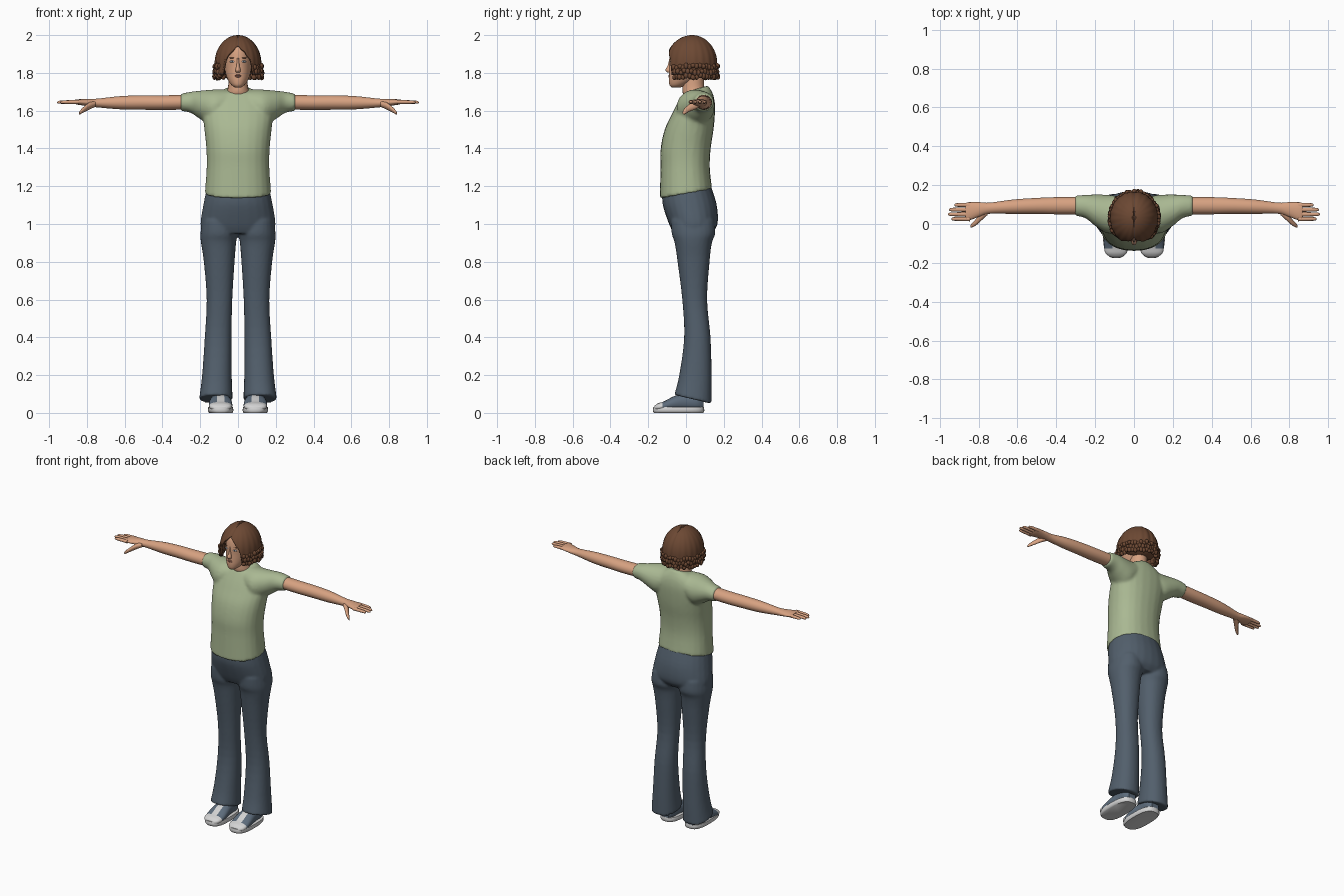
import bpy, bmesh, math, random
from mathutils import Matrix, Vector

random.seed(4)
cube = bpy.data.objects.get("Cube")
if cube:
    bpy.data.objects.remove(cube)


def material(name, r, g, b):
    m = bpy.data.materials.new(name)
    m.use_nodes = True
    m.diffuse_color = (r, g, b, 1)
    m.node_tree.nodes["Principled BSDF"].inputs["Base Color"].default_value = (r, g, b, 1)
    return m


SKIN = material("skin", .68, .36, .22)
HAIR = material("brown hair", .15, .065, .033)
SHIRT = material("sage green shirt", .40, .48, .29)
DENIM = material("slate blue trousers", .085, .115, .15)
CANVAS = material("shoe canvas blue", .11, .15, .20)
WHITE = material("shoe white", .66, .66, .66)
LIPS = material("lips", .42, .17, .12)
EYE = material("eye white", .60, .62, .66)
IRIS = material("iris grey", .10, .13, .17)


def spline(p, q, r, s, t):
    return q + .5 * t * (r - p + t * (2 * p - 5 * q + 4 * r - s + t * (3 * (q - r) + s - p)))


def loft(bm, axis, rings, side=1, power=1, n=24, steps=4):
    """Rings are (position, low a, high a, low b, high b, tilt) along one axis."""
    rings = [tuple(r) + (0,) * (6 - len(r)) for r in rings]
    full = []
    for i in range(len(rings) - 1):
        four = [rings[max(0, min(len(rings) - 1, i + k))] for k in (-1, 0, 1, 2)]
        for j in range(steps):
            full.append([spline(*v, j / steps) for v in zip(*four)])
    full.append(rings[-1])
    loops = []
    for pos, a0, a1, b0, b1, tilt in full:
        loop = []
        for k in range(n):
            c, s = math.cos(math.tau * k / n), math.sin(math.tau * k / n)
            a = (a0 + a1) / 2 + (a1 - a0) / 2 * math.copysign(abs(c) ** power, c)
            b = (b0 + b1) / 2 + (b1 - b0) / 2 * math.copysign(abs(s) ** power, s)
            p = pos + tilt * s
            co = {"X": (p, a, b), "Y": (a, p, b), "Z": (a, b, p)}[axis]
            loop.append(bm.verts.new((co[0] * side, co[1], co[2])))
        loops.append(loop)
    for lo, hi in zip(loops, loops[1:]):
        for k in range(n):
            bm.faces.new((lo[k], lo[(k + 1) % n], hi[(k + 1) % n], hi[k]))
    bm.faces.new(loops[0])
    bm.faces.new(loops[-1])


def ball(bm, centre, size, sub=2, spin=0):
    m = Matrix.Translation(centre) @ Matrix.Rotation(spin, 4, "Z") @ Matrix.Diagonal((*size, 1))
    bmesh.ops.create_icosphere(bm, subdivisions=sub, radius=1, matrix=m)


def finish(bm, name, *mats, rule=None, fuse=0, thick=0):
    bmesh.ops.recalc_face_normals(bm, faces=bm.faces)
    if rule:
        for f in bm.faces:
            f.material_index = rule(f.calc_center_median(), f.normal)
    me = bpy.data.meshes.new(name)
    bm.to_mesh(me)
    bm.free()
    ob = bpy.data.objects.new(name, me)
    bpy.context.collection.objects.link(ob)
    for m in mats:
        me.materials.append(m)
    bpy.ops.object.select_all(action="DESELECT")
    ob.select_set(True)
    bpy.context.view_layer.objects.active = ob
    bpy.ops.object.shade_smooth_by_angle(angle=math.radians(50))
    if fuse:
        mod = ob.modifiers.new("fuse", "REMESH")
        mod.mode, mod.voxel_size, mod.use_smooth_shade = "VOXEL", fuse, True
        mod = ob.modifiers.new("soften", "SMOOTH")
        mod.factor, mod.iterations = .5, 5
    if thick:
        mod = ob.modifiers.new("thickness", "SOLIDIFY")
        mod.thickness, mod.offset = thick, -1
    return ob


# Shirt: torso and short sleeves fused into one surface
bm = bmesh.new()
loft(bm, "Z", [(1.16, -.176, .176, -.139, .138, .025), (1.3, -.166, .166, -.135, .126),
               (1.4, -.168, .168, -.134, .131), (1.5, -.178, .178, -.113, .146),
               (1.58, -.186, .186, -.076, .153), (1.64, -.175, .175, -.045, .153),
               (1.69, -.12, .12, -.014, .142), (1.715, -.065, .065, -.005, .118, .018)], power=.88)
for side in (1, -1):
    loft(bm, "X", [(.06, -.03, .14, 1.58, 1.712), (.13, -.05, .15, 1.52, 1.712),
                   (.2, -.01, .152, 1.555, 1.706), (.25, .03, .15, 1.588, 1.7),
                   (.305, .042, .146, 1.598, 1.69)], side)
finish(bm, "shirt", SHIRT, fuse=.009)

# Trousers: hips and two flared legs fused together
bm = bmesh.new()
loft(bm, "Z", [(1.185, -.166, .166, -.126, .131, .02), (1.1, -.184, .184, -.123, .163),
               (1.0, -.199, .199, -.09, .167), (.95, -.185, .185, -.065, .135)], power=.92)
for side in (1, -1):
    loft(bm, "Z", [(1.02, .02, .19, -.08, .15), (.95, .004, .199, -.076, .155),
                   (.9, .01, .196, -.06, .137), (.8, .018, .181, -.045, .125),
                   (.6, .03, .166, -.02, .112), (.4, .034, .176, -.01, .13),
                   (.2, .033, .19, -.036, .136), (.072, .028, .206, -.062, .136, -.024)],
         side, power=.92)
finish(bm, "trousers", DENIM, fuse=.008)

for side, word in ((1, "left"), (-1, "right")):
    # Arm and hand with four fingers and a thumb
    bm = bmesh.new()
    loft(bm, "X", [(.26, .05, .138, 1.606, 1.684), (.4, .05, .138, 1.604, 1.681),
                   (.5, .052, .134, 1.605, 1.681), (.62, .052, .126, 1.607, 1.677),
                   (.74, .053, .11, 1.617, 1.664), (.79, .04, .112, 1.623, 1.662),
                   (.85, .018, .112, 1.632, 1.66), (.866, .022, .108, 1.637, 1.657)], side)
    for y, tip in ((.026, .94), (.05, .957), (.074, .952), (.098, .925)):
        z = 1.646
        loft(bm, "X", [(.845, y - .012, y + .012, z - .011, z + .011),
                       (tip - .03, y - .01, y + .01, z - .01, z + .009),
                       (tip - .008, y - .008, y + .008, z - .009, z + .006),
                       (tip, y - .003, y + .003, z - .005, z + .001)], side, n=10)
    loft(bm, "X", [(.755, .045, .09, 1.62, 1.65), (.785, .018, .066, 1.607, 1.645),
                   (.815, -.008, .024, 1.592, 1.622), (.835, -.018, .002, 1.581, 1.602),
                   (.842, -.016, -.008, 1.58, 1.59)], side, n=12)
    finish(bm, word + "_arm", SKIN)

    # Shoe: flat sole, canvas upper with pale toe cap and laces
    bm = bmesh.new()
    loft(bm, "Z", [(0, .03, .152, -.17, .092), (.012, .024, .16, -.176, .097),
                   (.03, .027, .158, -.173, .095)], side, power=.72, n=32, steps=2)
    finish(bm, word + "_sole", WHITE)
    bm = bmesh.new()
    loft(bm, "Y", [(-.168, .06, .125, .015, .036), (-.15, .038, .147, .012, .05),
                   (-.115, .03, .154, .012, .062), (-.06, .032, .152, .012, .09),
                   (.0, .042, .144, .012, .105), (.06, .045, .14, .012, .105),
                   (.093, .065, .12, .015, .09)], side, power=.85)
    finish(bm, word + "_shoe_upper", CANVAS, WHITE, rule=lambda c, n: int(
        c.y < -.122 or (c.y < -.03 and abs(abs(c.x) - .092) < .022 and n.z > .4)))

# Head and neck
bm = bmesh.new()
loft(bm, "Z", [(1.722, -.015, .015, -.075, -.03), (1.735, -.034, .034, -.087, 0),
               (1.76, -.052, .052, -.091, .05), (1.79, -.064, .064, -.09, .09),
               (1.83, -.071, .071, -.088, .12), (1.87, -.074, .074, -.087, .13),
               (1.92, -.073, .073, -.078, .125), (1.95, -.058, .058, -.055, .1),
               (1.975, -.02, .02, -.01, .05)], n=32)
loft(bm, "Z", [(1.65, -.075, .075, .01, .12), (1.69, -.062, .062, -.016, .112),
               (1.73, -.052, .052, -.018, .095), (1.8, -.05, .05, -.01, .1)])
finish(bm, "head_and_neck", SKIN)

# Face details
bm = bmesh.new()
loft(bm, "Z", [(1.878, -.006, .006, -.088, -.07), (1.84, -.008, .008, -.097, -.07),
               (1.815, -.014, .014, -.109, -.07), (1.802, -.011, .011, -.098, -.07)], n=14)
finish(bm, "nose", SKIN)
bm = bmesh.new()
ball(bm, (0, -.0885, 1.787), (.02, .005, .004))
ball(bm, (0, -.0885, 1.780), (.016, .005, .004))
finish(bm, "lips", LIPS)
for side, word in ((1, "left"), (-1, "right")):
    for part, mat, y, z, size in (("eye", EYE, -.077, 1.86, (.014, .005, .006)),
                                  ("iris", IRIS, -.0805, 1.86, (.005, .003, .005)),
                                  ("eyebrow", HAIR, -.075, 1.879, (.017, .005, .0025))):
        bm = bmesh.new()
        ball(bm, (.031 * side, y, z), size, spin=.25 * side)
        finish(bm, word + "_" + part, mat)


# Hair: a parted cap with a face opening, hanging to the nape
def hair_edge(angle):
    stops = [(0, 1.945), (20, 1.912), (34, 1.87), (42, 1.79), (180, 1.785)]
    for (a, za), (b, zb) in zip(stops, stops[1:]):
        if angle <= b:
            return za + (zb - za) * (angle - a) / (b - a)
    return stops[-1][1]


bm = bmesh.new()
cols, rows = 120, 20
crown = bm.verts.new((0, .033, 1.99))
grid = []
for c in range(cols):
    phi = math.tau * c / cols
    low = hair_edge(math.degrees(min(phi, math.tau - phi)))
    part = math.exp(-(math.sin(phi) / .1) ** 2)
    column = []
    for r in range(1, rows + 1):
        t = r / rows
        z = 2 - (2 - low) * t * t
        f = math.sqrt(1 - ((z - 1.85) / .15) ** 2) if z > 1.85 else 1 + .3 * (1.85 - z)
        f *= (1 - .05 * part * t) * (1 + .012 * math.sin(phi * 20) * t)
        depth = .142 if math.cos(phi) > 0 else .134
        column.append(bm.verts.new((.123 * f * math.sin(phi), .033 - depth * f * math.cos(phi),
                                    z - .008 * part * (1 - t))))
    grid.append(column)
for c in range(cols):
    a, b = grid[c], grid[(c + 1) % cols]
    bm.faces.new((crown, a[0], b[0]))
    for r in range(rows - 1):
        bm.faces.new((a[r], a[r + 1], b[r + 1], b[r]))
finish(bm, "hair_cap", HAIR, thick=.012)

bm = bmesh.new()
ball(bm, (0, .062, 1.855), (.112, .095, .08), 3)
finish(bm, "hair_nape", HAIR)

# Curls around the lower edge
bm = bmesh.new()
for row, z in enumerate((1.782, 1.806, 1.832)):
    for k in range(34):
        phi = math.radians(44 + 272 * (k + .5 * (row % 2)) / 34)
        spread = random.uniform(.95, 1.02)
        centre = Vector((.125 * spread * math.sin(phi), .033 - .134 * spread * math.cos(phi),
                         z + random.uniform(-.007, .007)))
        ball(bm, centre, (.014, .012, random.uniform(.012, .018)), spin=random.uniform(0, 3))
finish(bm, "hair_curls", HAIR)
